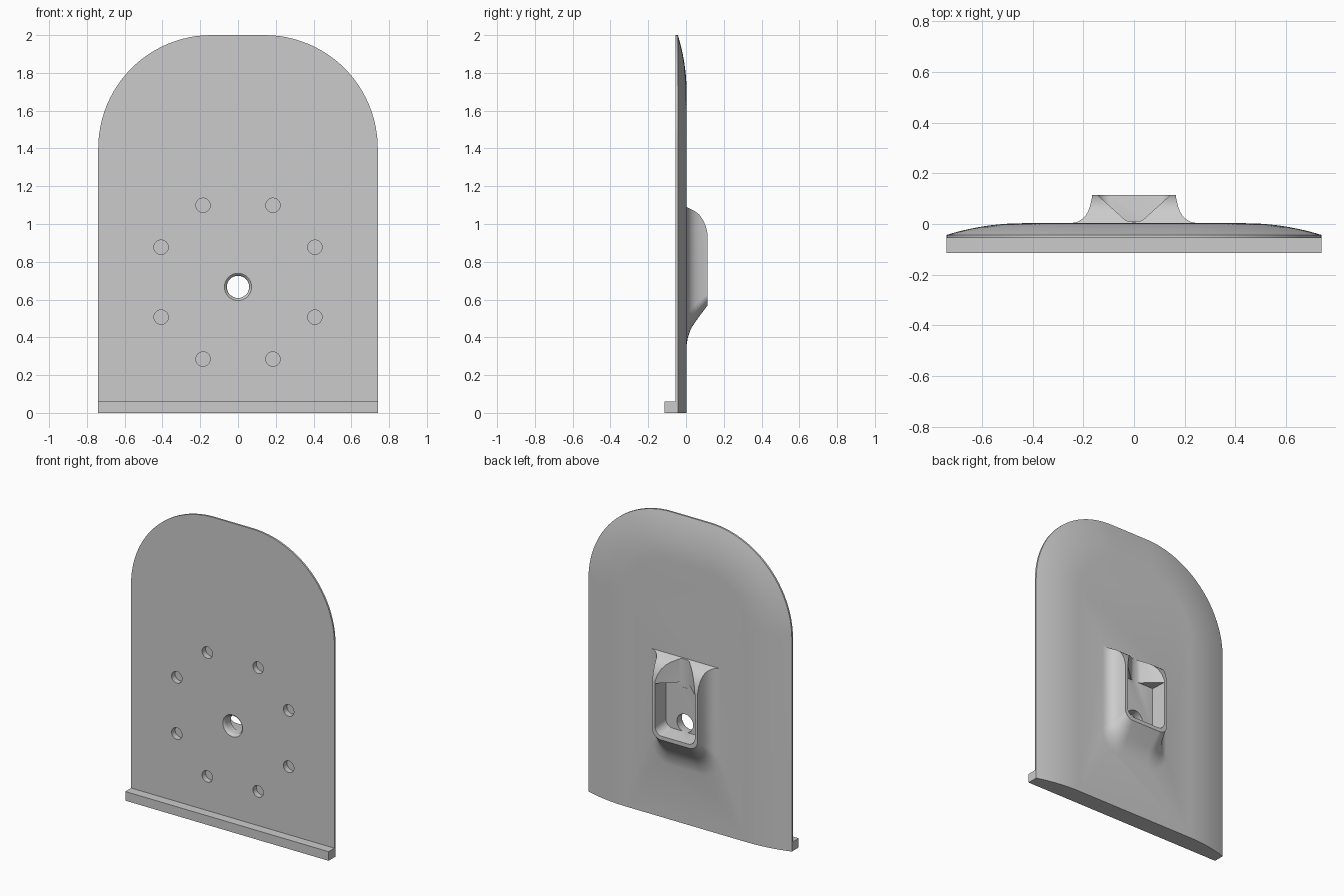
import bpy
import bmesh
from math import sin, cos, pi

cube = bpy.data.objects.get("Cube")
if cube:
    bpy.data.objects.remove(cube, do_unlink=True)

grey = bpy.data.materials.new("plain grey")
grey.use_nodes = True
grey.diffuse_color = (0.6, 0.6, 0.6, 1)
grey.node_tree.nodes["Principled BSDF"].inputs["Base Color"].default_value = grey.diffuse_color


def loft(name, sections):
    """Solid through a stack of (y, outline) sections, outlines in x and z."""
    bm = bmesh.new()
    rings = [[bm.verts.new((x, y, z)) for x, z in outline] for y, outline in sections]
    for a, b in zip(rings, rings[1:]):
        for i in range(len(a)):
            j = (i + 1) % len(a)
            bm.faces.new((a[i], a[j], b[j], b[i]))
    bm.faces.new(rings[0])
    bm.faces.new(rings[-1])
    bmesh.ops.recalc_face_normals(bm, faces=bm.faces)
    mesh = bpy.data.meshes.new(name)
    bm.to_mesh(mesh)
    bm.free()
    mesh.materials.append(grey)
    obj = bpy.data.objects.new(name, mesh)
    bpy.context.collection.objects.link(obj)
    return obj


def u_shape(w, flat, end, r, steps=12):
    """Outline with one flat end and one end with rounded corners."""
    s = 1 if end > flat else -1
    arc = [(w - r + r * cos(i * pi / 2 / steps), end - s * r * (1 - sin(i * pi / 2 / steps)))
           for i in range(steps + 1)]
    half = [(w, flat)] + arc
    return half + [(-x, z) for x, z in reversed(half)]


def circle(x, z, r, n=40):
    return [(x + r * cos(2 * pi * i / n), z + r * sin(2 * pi * i / n)) for i in range(n)]


def combine(target, other, operation):
    mod = target.modifiers.new("join", 'BOOLEAN')
    mod.operation = operation
    mod.solver = 'EXACT'
    mod.object = other
    bpy.context.view_layer.objects.active = target
    bpy.ops.object.modifier_apply(modifier=mod.name)
    bpy.data.objects.remove(other, do_unlink=True)


# Arched plate, its back domed towards the side and top edges
FRONT, DOME = -0.055, 0.3
sections = [(FRONT, u_shape(0.74, 0, 2, 0.6, 24))]
for i in range(13):
    d = DOME * i / 12
    y = 0.003 - 0.046 * (1 - d / DOME) ** 2
    sections.append((y, u_shape(0.74 - d, 0, 2 - d, 0.6 - d, 24)))
plate = loft("back_plate", sections)

# Hanging bracket flaring into the plate: y, half width, bottom, top, corner radius
levels = [(-0.02, 0.25, 0.36, 1.09, 0.14), (0.003, 0.25, 0.36, 1.09, 0.14),
          (0.009, 0.222, 0.395, 1.087, 0.12), (0.02, 0.204, 0.43, 1.082, 0.11),
          (0.035, 0.19, 0.46, 1.074, 0.1), (0.05, 0.181, 0.482, 1.066, 0.09),
          (0.07, 0.174, 0.51, 1.05, 0.08), (0.09, 0.169, 0.537, 1.022, 0.07),
          (0.105, 0.166, 0.557, 0.988, 0.065), (0.115, 0.165, 0.57, 0.945, 0.06)]
bracket = loft("bracket", [(y, u_shape(w, top, low, r)) for y, w, low, top, r in levels])
combine(plate, bracket, 'UNION')

# Open pocket, and the vee groove leading into it from above
pocket = loft("pocket", [(0.01, u_shape(0.14, 0.93, 0.61, 0.05)),
                         (0.14, u_shape(0.146, 0.93, 0.592, 0.05))])
combine(plate, pocket, 'DIFFERENCE')
vee = [(0.172, 0.14), (0.035, 0.016), (0.02, 0.01), (0, 0.008)]
vee += [(-x, y) for x, y in reversed(vee[:-1])]
groove = loft("groove", [(z, [(x, -y) for x, y in vee]) for z in (0.9, 1.2)])
groove.rotation_euler.x = pi / 2
bpy.context.view_layer.update()
combine(plate, groove, 'DIFFERENCE')

# Through hole with a rounded front lip
lip = [(-0.07, 0.072), (-0.055, 0.072), (-0.05, 0.065), (-0.043, 0.061), (-0.035, 0.059), (0.05, 0.059)]
combine(plate, loft("hole", [(y, circle(0, 0.667, r)) for y, r in lip]), 'DIFFERENCE')

# Ring of eight blind holes in the front
for a, b in ((0.185, 0.407), (0.407, 0.185)):
    for sx in (-1, 1):
        for sz in (-1, 1):
            ring = circle(sx * a, 0.692 + sz * b, 0.038)
            combine(plate, loft("socket", [(-0.07, ring), (-0.018, ring)]), 'DIFFERENCE')

# Ledge along the bottom of the front
bar = [(-0.74, 0), (0.74, 0), (0.74, 0.06), (-0.74, 0.06)]
ledge = loft("front_ledge", [(-0.115, bar), (FRONT, bar)])

for obj in (plate, ledge):
    bpy.ops.object.select_all(action='DESELECT')
    obj.select_set(True)
    bpy.context.view_layer.objects.active = obj
    bpy.ops.object.shade_smooth_by_angle(angle=pi / 6)
